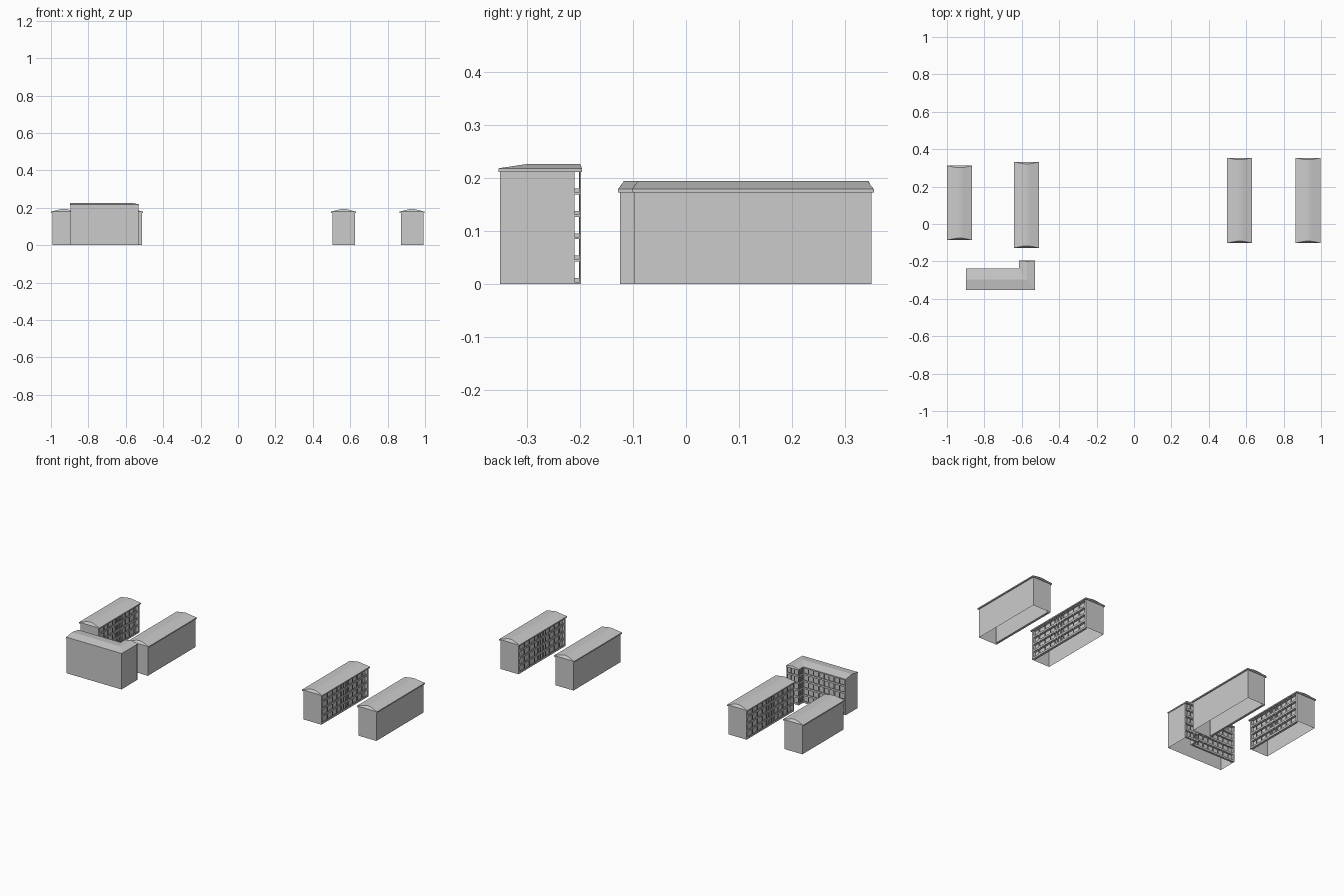
import bpy, bmesh

if "Cube" in bpy.data.objects:
    bpy.data.objects.remove(bpy.data.objects["Cube"])


def mesh_object(name, bm):
    bmesh.ops.recalc_face_normals(bm, faces=bm.faces)
    me = bpy.data.meshes.new(name)
    bm.to_mesh(me)
    bm.free()
    ob = bpy.data.objects.new(name, me)
    bpy.context.collection.objects.link(ob)
    return ob


def box(bm, x0, x1, y0, y1, z0, z1):
    v = bmesh.ops.create_cube(bm, size=1)["verts"]
    bmesh.ops.scale(bm, verts=v, vec=(x1 - x0, y1 - y0, z1 - z0))
    bmesh.ops.translate(bm, verts=v, vec=((x0 + x1) / 2, (y0 + y1) / 2, (z0 + z1) / 2))


def prism(bm, pts, z0, z1, bottom=True):
    f = bm.faces.new([bm.verts.new((x, y, z0)) for x, y in pts])
    r = bmesh.ops.extrude_face_region(bm, geom=[f], use_keep_orig=True)
    bmesh.ops.translate(bm, verts=[g for g in r["geom"] if isinstance(g, bmesh.types.BMVert)],
                        vec=(0, 0, z1 - z0))
    if not bottom:
        bmesh.ops.delete(bm, geom=[f], context="FACES_ONLY")


def gallery(name, axis, a0, a1, wall, face, floors, top, posts):
    """Open access decks along an axis, between the wall plane and the outer face."""
    bm = bmesh.new()
    d0, d1 = min(wall, face), max(wall, face)
    step = top / floors

    def bar(s0, s1, e0, e1, z0, z1):
        if axis == "x":
            box(bm, s0, s1, e0, e1, z0, z1)
        else:
            box(bm, e0, e1, s0, s1, z0, z1)

    thin = 0.003 if face > wall else -0.003
    p0, p1 = min(face, face - thin), max(face, face - thin)
    for i in range(floors):
        bar(a0, a1, d0, d1, i * step, i * step + 0.004)
        bar(a0, a1, p0, p1, i * step, i * step + 0.011)
    for t, w in posts:
        c = a0 + (a1 - a0) * t
        bar(c - w / 2, c + w / 2, p0, p1, 0, top)
    return mesh_object(name, bm)


W, TOP, DEPTH = 0.06, 0.172, 0.014
# evenly spaced posts with a denser stair bay in the middle
POSTS = [(t, 0.006) for t in (0.11, 0.22, 0.33, 0.67, 0.78, 0.89)]
POSTS += [(t, 0.008) for t in (0.42, 0.47, 0.53, 0.58)]


def long_block(label, cx, y0, y1, side):
    # walls, recessed on the gallery side, with end fins
    ya, yb = y0 + 0.004, y1 - 0.004
    o, i, r = cx - side * W, cx + side * W, cx + side * (W - DEPTH)
    f = 0.012
    bm = bmesh.new()
    prism(bm, [(o, ya), (i, ya), (i, ya + f), (r, ya + f),
               (r, yb - f), (i, yb - f), (i, yb), (o, yb)], 0, TOP, False)
    mesh_object(label + "_walls", bm)
    gallery(label + "_gallery", "y", ya + f, yb - f, r, i, 4, TOP, POSTS)
    # eaves slab and shallow arched roof
    bm = bmesh.new()
    box(bm, cx - 0.067, cx + 0.067, y0, y1, TOP, 0.179)
    prof = [(-0.067, 0.179, 0), (-0.04, 0.186, 0.006), (-0.016, 0.192, 0.010), (0, 0.194, 0.010),
            (0.016, 0.192, 0.010), (0.04, 0.186, 0.006), (0.067, 0.179, 0)]
    front = [bm.verts.new((cx + x, y0 + e, z)) for x, z, e in prof]
    back = [bm.verts.new((cx + x, y1 - e, z)) for x, z, e in prof]
    for k in range(len(prof) - 1):
        bm.faces.new((front[k], front[k + 1], back[k + 1], back[k]))
    bm.faces.new(front)
    bm.faces.new(back)
    mesh_object(label + "_roof", bm)


long_block("far_left_block", -0.932, -0.086, 0.312, 1)
long_block("inner_left_block", -0.574, -0.128, 0.332, -1)
long_block("inner_right_block", 0.565, -0.102, 0.354, 1)
long_block("far_right_block", 0.931, -0.102, 0.354, -1)

# L-shaped block: walls with recessed court sides
XL, XR, XW = -0.896, -0.531, -0.613
YF, YM, YE = -0.351, -0.240, -0.198
H, D = 0.211, 0.012
bm = bmesh.new()
prism(bm, [(XL, YF), (XR, YF), (XR, YE - D), (XW + D, YE - D),
           (XW + D, YM - D), (XL + 0.008, YM - D), (XL + 0.008, YM), (XL, YM)], 0, H, False)
mesh_object("corner_block_walls", bm)
gallery("corner_main_gallery", "x", XL + 0.008, XW, YM - D, YM, 5, H,
        [(k / 8, 0.006) for k in range(1, 9)])
gallery("corner_wing_gallery", "y", YM, YE, XW + D, XW, 5, H, [(0.5, 0.006), (0.95, 0.004)])
gallery("corner_end_gallery", "x", XW, XR, YE - D, YE, 5, H,
        [(0.03, 0.005), (0.35, 0.006), (0.65, 0.006), (0.97, 0.005)])

# L-shaped eaves slab and roof with ridge
bm = bmesh.new()
xl, xr, xw, yf, ym, ye = -0.898, -0.528, -0.615, -0.353, -0.238, -0.196
outline = [(xl, yf), (xr, yf), (xr, ye), (xw, ye), (xw, ym), (xl, ym)]
prism(bm, outline, H, 0.218)
e = [bm.verts.new((x, y, 0.218)) for x, y in outline]
r = [bm.verts.new((x, y, 0.2265)) for x, y in ((xl, -0.297), (-0.571, -0.297), (-0.571, ye - 0.004))]
for f in ((e[0], e[1], r[1], r[0]), (e[1], e[2], r[2], r[1]), (e[2], e[3], r[2]),
          (e[3], e[4], r[1], r[2]), (e[4], e[5], r[0], r[1]), (e[5], e[0], r[0])):
    bm.faces.new(f)
mesh_object("corner_block_roof", bm)
